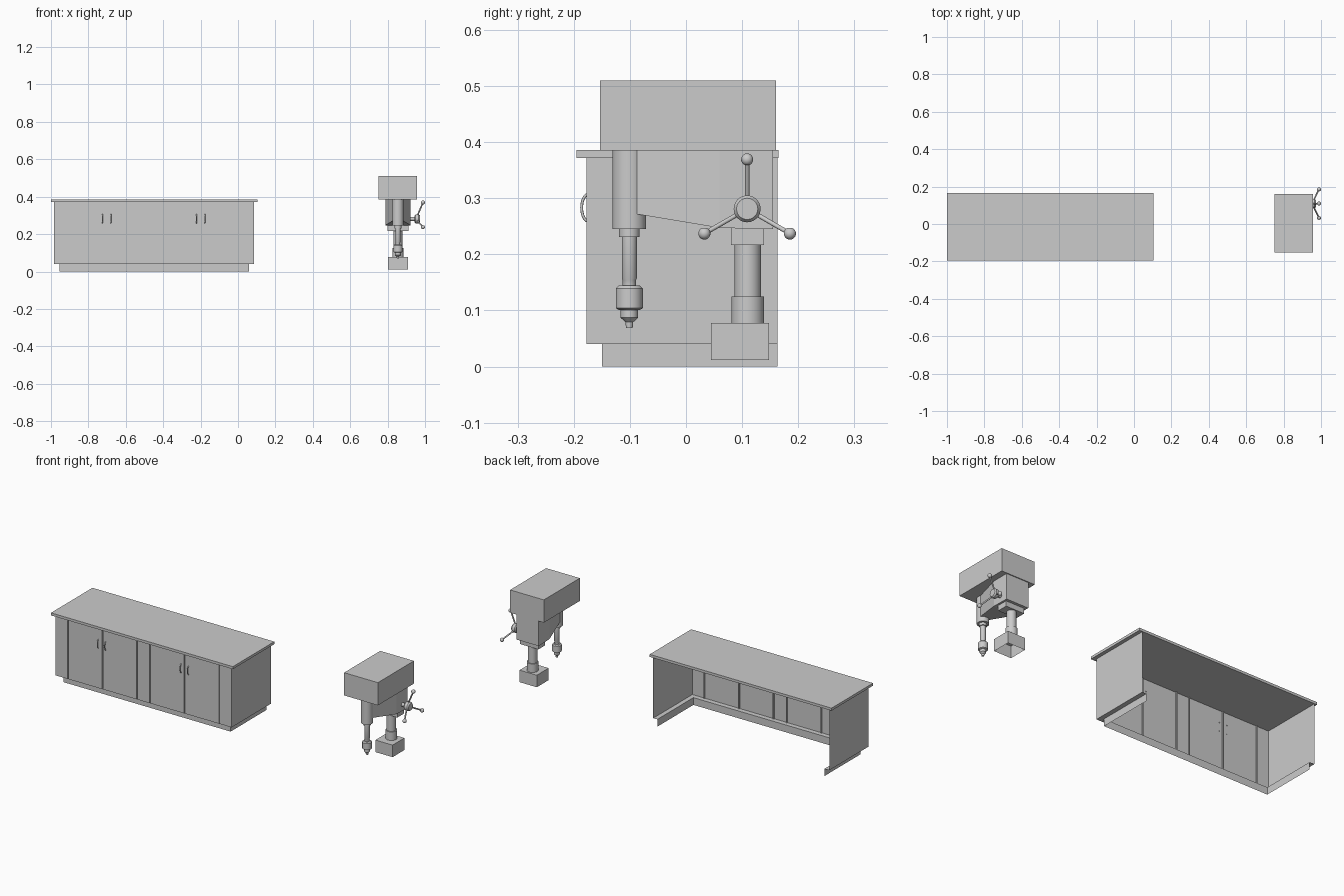
import bpy, bmesh
from math import sin, cos, pi, radians
from mathutils import Vector

if "Cube" in bpy.data.objects:
    bpy.data.objects.remove(bpy.data.objects["Cube"])


def make(name, verts, faces, smooth=False):
    me = bpy.data.meshes.new(name)
    me.from_pydata(verts, [], faces)
    bm = bmesh.new()
    bm.from_mesh(me)
    bmesh.ops.recalc_face_normals(bm, faces=bm.faces)
    bm.to_mesh(me)
    bm.free()
    ob = bpy.data.objects.new(name, me)
    bpy.context.collection.objects.link(ob)
    if smooth:
        bpy.ops.object.select_all(action='DESELECT')
        ob.select_set(True)
        bpy.context.view_layer.objects.active = ob
        bpy.ops.object.shade_smooth_by_angle(angle=radians(35))
    return ob


def box(name, x, y, z, open_bottom=False):
    verts = [(a, b, c) for c in z for a, b in
             ((x[0], y[0]), (x[1], y[0]), (x[1], y[1]), (x[0], y[1]))]
    faces = [(4, 5, 6, 7)] + [(i, (i + 1) % 4, (i + 1) % 4 + 4, i + 4) for i in range(4)]
    if not open_bottom:
        faces.append((3, 2, 1, 0))
    return make(name, verts, faces)


def wall(name, path, z0, z1):
    # open sheet: a plan path extruded upward
    n = len(path)
    verts = [(x, y, z) for z in (z0, z1) for x, y in path]
    return make(name, verts, [(i, i + 1, n + i + 1, n + i) for i in range(n - 1)])


def lathe(name, profile, origin, axis=(0, 0, 1), sides=24):
    # profile of (radius, distance along axis), closed with caps
    rot = Vector((0, 0, 1)).rotation_difference(Vector(axis))
    verts = [Vector(origin) + rot @ Vector((r * cos(2 * pi * k / sides), r * sin(2 * pi * k / sides), h))
             for r, h in profile for k in range(sides)]
    faces = [(j * sides + k, j * sides + (k + 1) % sides,
              (j + 1) * sides + (k + 1) % sides, (j + 1) * sides + k)
             for j in range(len(profile) - 1) for k in range(sides)]
    faces += [tuple(range(sides)), tuple(range(len(verts) - sides, len(verts)))]
    return make(name, verts, faces, True)


def ball(name, centre, r):
    prof = [(r * sin(pi * i / 10), -r * cos(pi * i / 10)) for i in range(1, 10)]
    return lathe(name, prof, centre, sides=16)


# cabinet: worktop over an open-backed shell with door grooves
L, R, F, B = -0.985, 0.085, -0.177, 0.163
box("worktop", (-1.0, 0.105), (-0.195, 0.165), (0.372, 0.386))
shell = [(L, B), (L, F)]
for gx in (-0.91, -0.70, -0.49, -0.41, -0.20, 0.01):
    shell += [(gx - 0.003, F), (gx - 0.003, F + 0.006), (gx + 0.003, F + 0.006), (gx + 0.003, F)]
shell += [(R, F), (R, B)]
wall("cabinet_shell", shell, 0.04, 0.372)
kick = [(-0.955, B), (-0.955, -0.15), (0.06, -0.15), (0.06, B)]
wall("toe_kick", kick, 0, 0.04)
rim = [(L, B), (L, F), (R, F), (R, B)]
make("cabinet_ledge", [(x, y, 0.04) for x, y in rim + kick],
     [(i, i + 1, i + 5, i + 4) for i in range(3)])

# bowed door handles
for i, hx in enumerate((-0.725, -0.68, -0.222, -0.177)):
    cu = bpy.data.curves.new("door_handle", 'CURVE')
    cu.dimensions = '3D'
    cu.bevel_depth = 0.0025
    cu.bevel_resolution = 2
    cu.use_fill_caps = True
    sp = cu.splines.new('POLY')
    sp.points.add(10)
    for k, p in enumerate(sp.points):
        a = pi * k / 10
        p.co = (hx, F + 0.003 - 0.012 * sin(a), 0.283 - 0.024 * cos(a), 1)
    ob = bpy.data.objects.new(f"door_handle_{i + 1}", cu)
    bpy.context.collection.objects.link(ob)

# drill press head: belt cover and wedge-shaped casting
cx = 0.855
box("belt_cover", (0.752, 0.957), (-0.153, 0.16), (0.385, 0.51))
side = [(-0.09, 0.272), (0.06, 0.247), (0.155, 0.245)]
half = [0.026, 0.0675, 0.0675]
verts = [(cx + s * w, y, z) for s in (-1, 1)
         for top in (False, True) for (y, zz), w in zip(side, half)
         for z in [0.385 if top else zz]]
faces = [(0, 1, 4, 3), (1, 2, 5, 4), (6, 7, 10, 9), (7, 8, 11, 10),
         (0, 1, 7, 6), (1, 2, 8, 7), (3, 4, 10, 9), (4, 5, 11, 10),
         (0, 3, 9, 6), (2, 5, 11, 8)]
make("head_casting", verts, faces)

# spindle, quill and chuck
lathe("spindle", [(0.03, 0.385), (0.03, 0.245), (0.0185, 0.245), (0.0185, 0.231),
                  (0.0135, 0.231), (0.0135, 0.157), (0.012, 0.154), (0.012, 0.142)],
      (cx, -0.101, 0), sides=32)
lathe("chuck", [(0.019, 0.144), (0.024, 0.139), (0.024, 0.104), (0.019, 0.101), (0.0155, 0.101),
                (0.0155, 0.087), (0.007, 0.079), (0.006, 0.069)], (cx, -0.101, 0), sides=32)

# column, clamps and foot
box("column_clamp", (0.80, 0.912), (0.08, 0.139), (0.217, 0.247))
lathe("column", [(0.0235, 0.217), (0.0235, 0.125), (0.029, 0.125), (0.029, 0.078)],
      (cx, 0.11, 0), sides=32)
box("foot", (0.803, 0.908), (0.045, 0.148), (0.012, 0.078), open_bottom=True)

# three-arm feed handle
hub = Vector((0, 0.109, 0.281))
lathe("feed_shaft", [(0.01, 0.91), (0.01, 0.95)], hub, (1, 0, 0))
lathe("feed_hub", [(0.019, 0.945), (0.024, 0.95), (0.024, 0.966), (0.019, 0.973)], hub, (1, 0, 0))
for i in range(3):
    a = radians(90 + 120 * i)
    start = Vector((0.958, hub.y + 0.015 * cos(a), hub.z + 0.015 * sin(a)))
    end = Vector((0.989, hub.y + 0.088 * cos(a), hub.z + 0.088 * sin(a)))
    lathe(f"feed_arm_{i + 1}", [(0.004, 0), (0.004, (end - start).length)], start, end - start, 12)
    ball(f"feed_knob_{i + 1}", end, 0.0108)
